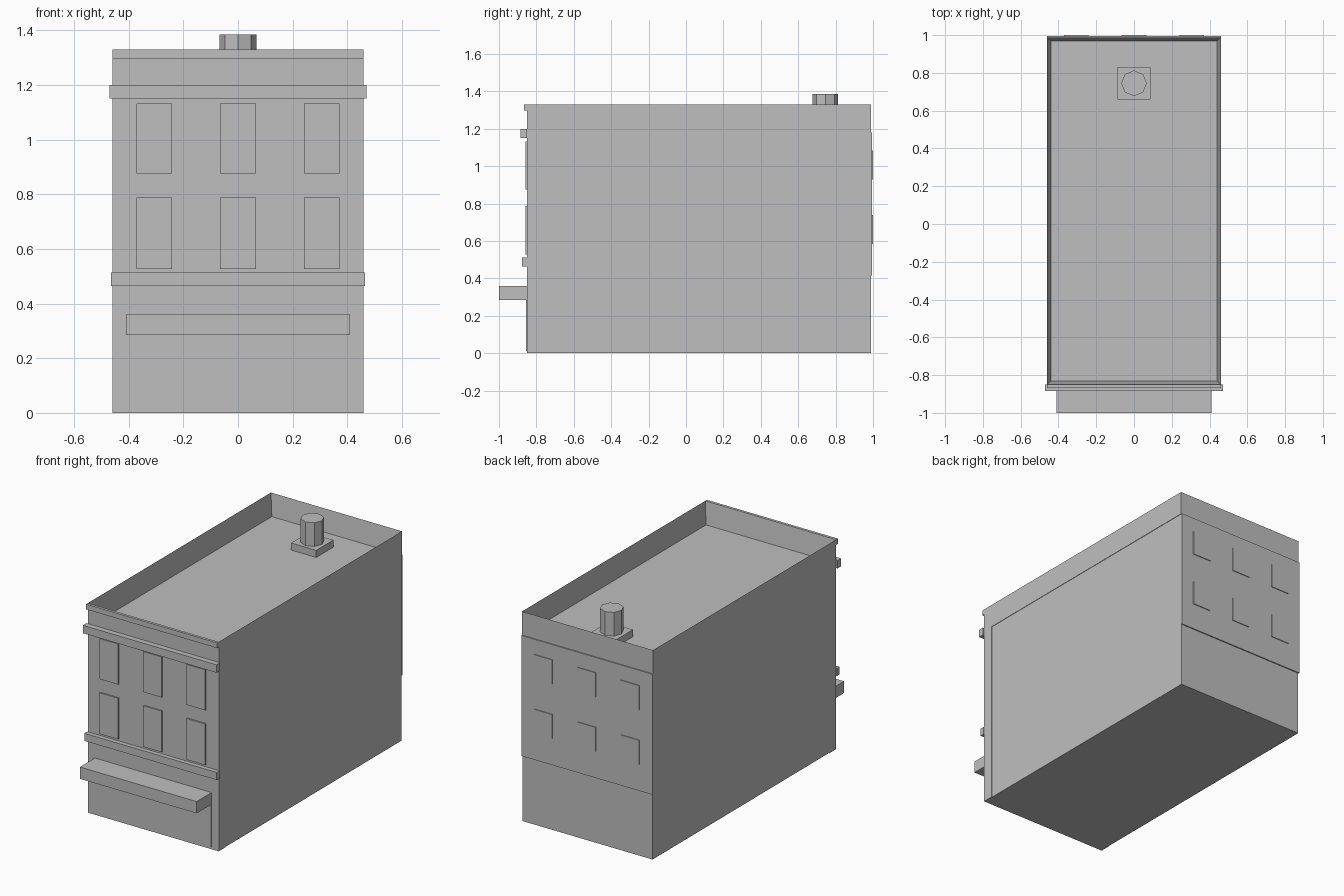
import bpy
import bmesh

cube = bpy.data.objects.get("Cube")
if cube:
    bpy.data.objects.remove(cube, do_unlink=True)

GREY = (0.52, 0.52, 0.52, 1.0)
plaster = bpy.data.materials.new("plain_grey")
plaster.use_nodes = True
plaster.diffuse_color = GREY
plaster.node_tree.nodes["Principled BSDF"].inputs["Base Color"].default_value = GREY

FRONT, BACK = -0.85, 0.988   # wall planes
HALF = 0.46                  # half the building width
ROOF, TOP = 1.19, 1.33       # roof deck and parapet top


def finish(name, bm):
    mesh = bpy.data.meshes.new(name)
    bm.to_mesh(mesh)
    bm.free()
    mesh.materials.append(plaster)
    obj = bpy.data.objects.new(name, mesh)
    bpy.context.collection.objects.link(obj)
    return obj


def box_mesh(x, y, z):
    """Box from three (low, high) ranges."""
    bm = bmesh.new()
    bmesh.ops.create_cube(bm, size=1)
    for v in bm.verts:
        v.co = [lo + (c + 0.5) * (hi - lo) for c, (lo, hi) in zip(v.co, (x, y, z))]
    return bm


def box(name, x, y, z):
    return finish(name, box_mesh(x, y, z))


def wide(half):
    return (-half, half)


# Main walls, with a slightly wider facade and rear wall
box("main_walls", wide(HALF - 0.003), (-0.78, BACK), (0, 1.18))
box("front_facade", wide(HALF), (FRONT, -0.78), (0, 1.18))
box("upper_rear_wall", wide(HALF), (BACK, 0.995), (0.415, 1.18))

# Parapet tray: inset the top and sink it to the roof deck
bm = box_mesh(wide(HALF), (FRONT, BACK), (1.18, TOP))
bm.normal_update()
top = max(bm.faces, key=lambda f: f.calc_center_median().z)
bmesh.ops.inset_region(bm, faces=[top], thickness=0.028)
for v in top.verts:
    v.co.z = ROOF
finish("roof_parapet", bm)

# Facade trim: half width, front plane, height range
for name, half, y, z in (
    ("parapet_cap", HALF, -0.867, (1.297, TOP)),
    ("upper_cornice", 0.47, -0.885, (1.15, 1.2)),
    ("lower_cornice", 0.465, -0.878, (0.465, 0.513)),
    ("awning", 0.41, -1.0, (0.285, 0.36)),
    ("shopfront_panel", 0.408, -0.855, (0.013, 0.285)),
):
    box(name, wide(half), (y, FRONT), z)

# Three columns and two floors of windows, front and rear
for column, cx in (("right", -0.306), ("middle", 0), ("left", 0.306)):
    x = (cx - 0.065, cx + 0.065)
    for floor, front_z, rear_z in (
        ("lower", (0.527, 0.788), (0.585, 0.738)),
        ("upper", (0.875, 1.132), (0.93, 1.085)),
    ):
        box(f"front_window_{floor}_{column}", x, (-0.859, FRONT), front_z)
        box(f"rear_window_{floor}_{column}", x, (0.99, 1.0), rear_z)

# Roof vent: square base and octagonal pipe
VENT_Y = 0.745
box("vent_base", wide(0.088), (VENT_Y - 0.086, VENT_Y + 0.086), (ROOF, 1.235))
bm = bmesh.new()
bmesh.ops.create_cone(bm, cap_ends=True, segments=8, radius1=0.068, radius2=0.068, depth=0.15)
bmesh.ops.translate(bm, verts=bm.verts, vec=(0, VENT_Y, 1.31))
finish("vent_pipe", bm)
